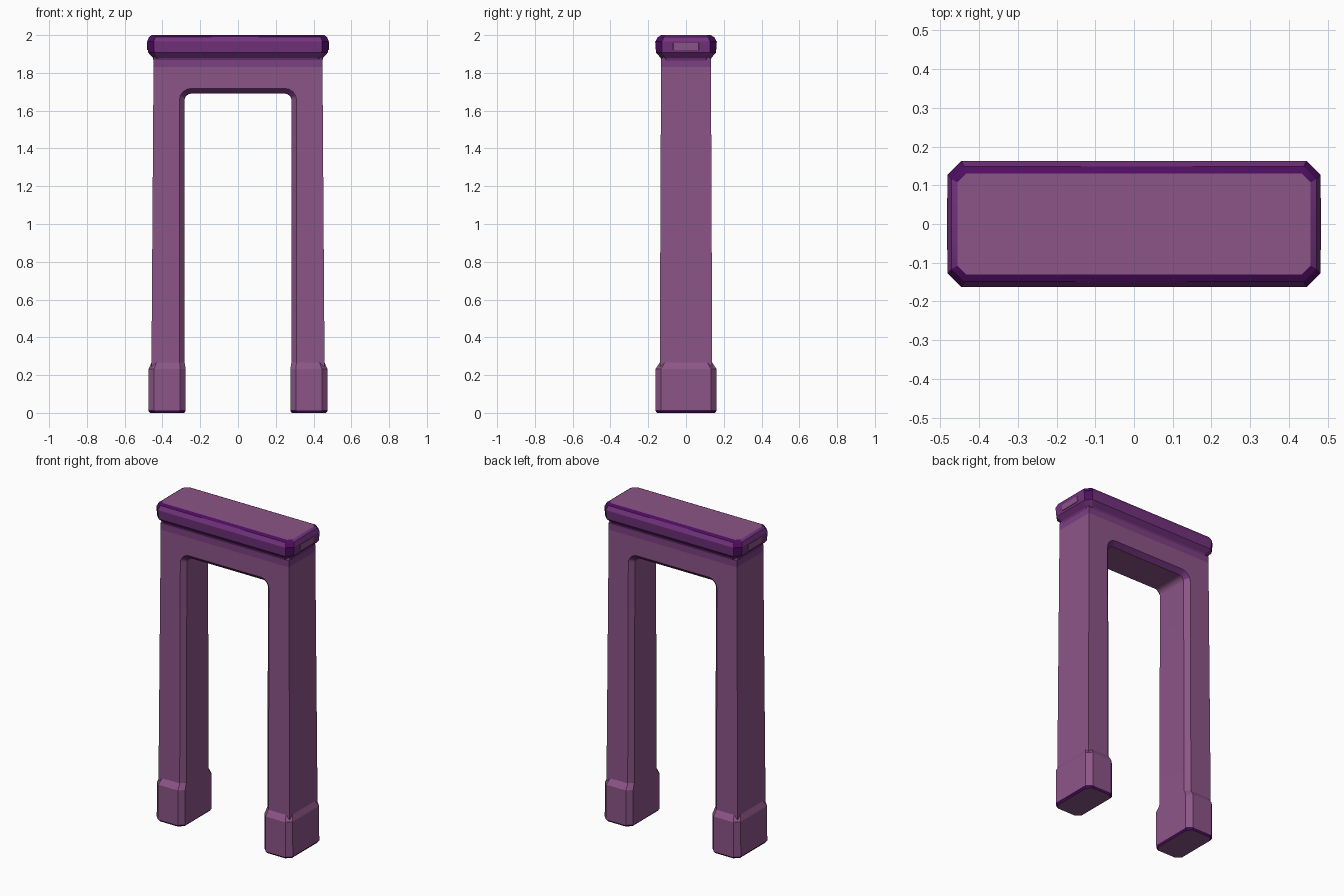
import bpy, bmesh, math

if "Cube" in bpy.data.objects:
    bpy.data.objects.remove(bpy.data.objects["Cube"])


def material(name, rgb):
    m = bpy.data.materials.new(name)
    m.diffuse_color = (*rgb, 1)
    m.use_nodes = True
    m.node_tree.nodes["Principled BSDF"].inputs["Base Color"].default_value = m.diffuse_color
    return m


MATS = [material("dusty purple", (0.262, 0.091, 0.245)),
        material("mid purple", (0.20, 0.052, 0.218)),
        material("rich purple", (0.17, 0.032, 0.205)),
        material("dark purple", (0.075, 0.004, 0.115))]
DUSTY, MID, RICH, DARK = range(4)


def finish(bm, name, rule):
    bmesh.ops.recalc_face_normals(bm, faces=bm.faces)
    bm.normal_update()
    for f in bm.faces:
        f.material_index = rule(f.calc_center_median(), f.normal)
    me = bpy.data.meshes.new(name)
    bm.to_mesh(me)
    bm.free()
    ob = bpy.data.objects.new(name, me)
    bpy.context.collection.objects.link(ob)
    for m in MATS:
        me.materials.append(m)
    bpy.ops.object.select_all(action='DESELECT')
    ob.select_set(True)
    bpy.context.view_layer.objects.active = ob
    bpy.ops.object.shade_smooth_by_angle(angle=math.radians(25))
    return ob


def loft(rings):
    """Stack chamfered rectangles: (z, x0, x1, half_y, chamfer)."""
    bm = bmesh.new()
    loops = []
    for z, x0, x1, h, c in rings:
        pts = [(x0 + c, -h), (x1 - c, -h), (x1, -h + c), (x1, h - c),
               (x1 - c, h), (x0 + c, h), (x0, h - c), (x0, -h + c)]
        loops.append([bm.verts.new((x, y, z)) for x, y in pts])
    for a, b in zip(loops, loops[1:]):
        for i in range(8):
            j = (i + 1) % 8
            bm.faces.new((a[i], a[j], b[j], b[i]))
    bm.faces.new(loops[0][::-1])
    bm.faces.new(loops[-1])
    return bm


# Arch frame: U-shaped profile with rounded inner corners
LOW, TOP, IN, OUT, HEAD, R, D = 0.2, 1.9, 0.283, 0.447, 1.69, 0.035, 0.132
right = [(OUT, TOP), (OUT, LOW), (IN, LOW)]
for i in range(5):
    a = math.radians(90 * i / 4)
    right.append((IN - R + R * math.cos(a), HEAD - R + R * math.sin(a)))
profile = right + [(-x, z) for x, z in reversed(right)]
bm = bmesh.new()
face = bm.faces.new([bm.verts.new((x, -D, z)) for x, z in profile])
ext = bmesh.ops.extrude_face_region(bm, geom=[face], use_keep_orig=True)
bmesh.ops.translate(bm, vec=(0, 2 * D, 0),
                    verts=[g for g in ext["geom"] if isinstance(g, bmesh.types.BMVert)])
bmesh.ops.recalc_face_normals(bm, faces=bm.faces)
rim = [e for e in bm.edges
       if abs(e.verts[0].co.y - e.verts[1].co.y) < 1e-5
       and not all(v.co.z > TOP - 0.01 or v.co.z < LOW + 0.01 for v in e.verts)]
rim += [e for e in bm.edges
        if abs(e.verts[0].co.y - e.verts[1].co.y) < 1e-5 and e not in rim
        and abs(e.verts[0].co.z - e.verts[1].co.z) < 1e-5]
bmesh.ops.bevel(bm, geom=rim, offset=0.027, offset_type='OFFSET', segments=1,
                affect='EDGES', profile=0.5)
bmesh.ops.bisect_plane(bm, geom=bm.verts[:] + bm.edges[:] + bm.faces[:],
                       plane_co=(0, 0, 1.83), plane_no=(0, 0, 1))
# Gentle taper toward the top
for v in bm.verts:
    t = 1 - v.co.z / 1.87
    if abs(v.co.x) > 0.38:
        v.co.x += math.copysign(0.013 * t, v.co.x)
    v.co.y *= 1 + 0.06 * t


def frame_rule(c, n):
    if c.z > 1.83:
        return MID
    if n.z < -0.3 and abs(n.y) > 0.3 and c.z > 1:
        return RICH
    return DUSTY


finish(bm, "arch_frame", frame_rule)

# Feet: chamfered blocks with a sloped shoulder
for side, name in ((1, "right_foot"), (-1, "left_foot")):
    rings = [(0.0, 0.285, 0.466, 0.154, 0.028), (0.012, 0.277, 0.475, 0.162, 0.03),
             (0.232, 0.277, 0.474, 0.162, 0.03), (0.268, 0.283, 0.457, 0.138, 0.026)]
    bm = loft(rings)
    for v in bm.verts:
        v.co.x *= side
    finish(bm, name, lambda c, n: DARK if c.z < 0.012 and n.z > -0.95 else DUSTY)

# Cap slab with bevelled rim
bm = loft([(1.862, -0.446, 0.446, 0.13, 0.026), (1.880, -0.451, 0.451, 0.135, 0.027),
           (1.908, -0.476, 0.476, 0.159, 0.033), (1.965, -0.481, 0.481, 0.163, 0.035),
           (1.990, -0.471, 0.471, 0.149, 0.033), (2.0, -0.456, 0.456, 0.130, 0.022)])


def cap_rule(c, n):
    corner = abs(n.x) > 0.3 and abs(n.y) > 0.3
    if n.z > 0.98:
        return DUSTY
    if c.z > 1.99 and abs(n.x) < 0.3:
        return DARK
    if corner and c.z > 1.92 or corner and c.z > 1.99:
        return DARK
    return RICH


finish(bm, "cap_slab", cap_rule)

# Pale worn patches on the cap ends
for side, name in ((1, "right_cap_patch"), (-1, "left_cap_patch")):
    bm = loft([(1.922, 0.474, 0.481, 0.068, 0.001), (1.958, 0.477, 0.4825, 0.068, 0.001)])
    for v in bm.verts:
        v.co.x *= side
    finish(bm, name, lambda c, n: DUSTY)
